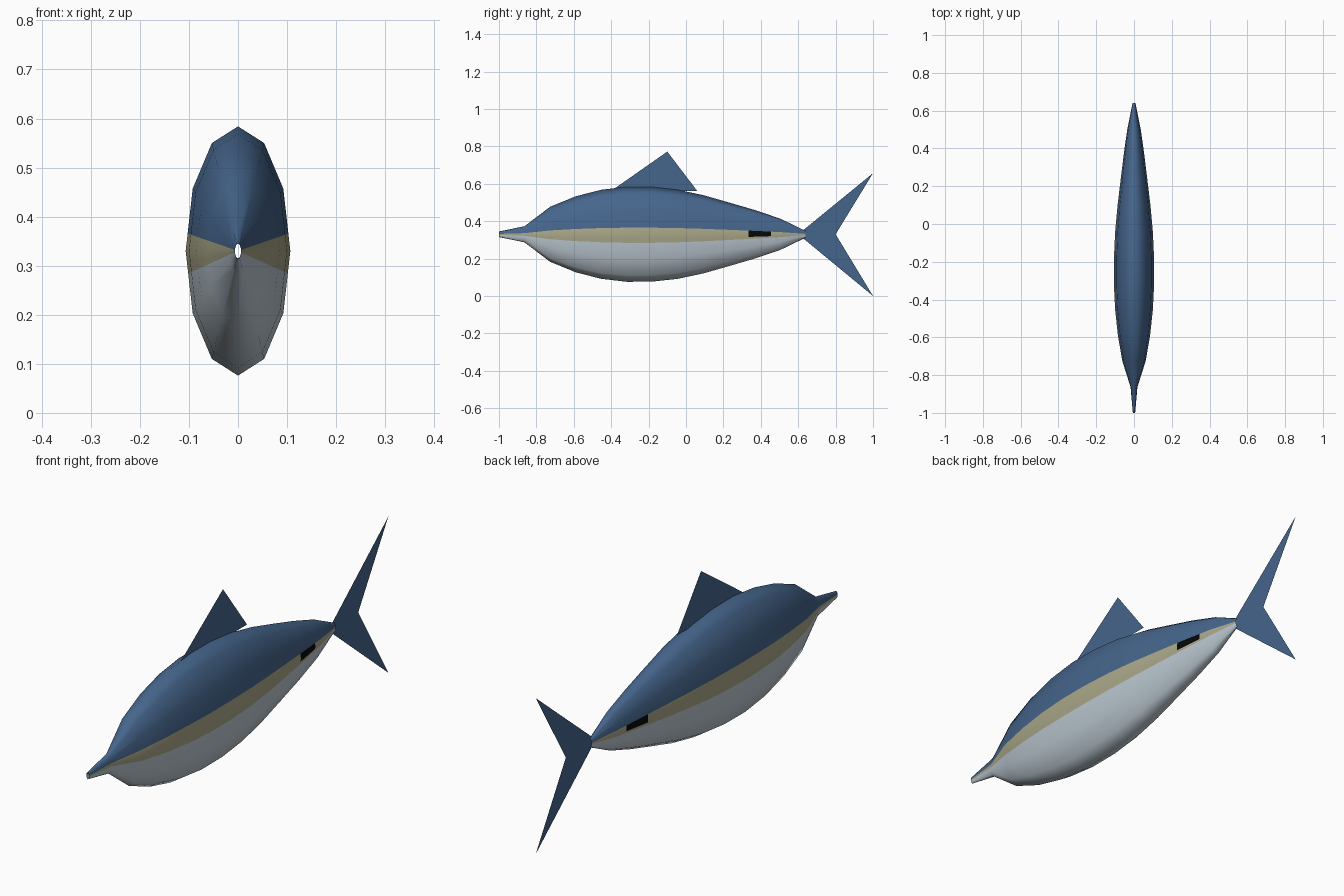
import bpy
import math

cube = bpy.data.objects.get("Cube")
if cube:
    bpy.data.objects.remove(cube, do_unlink=True)


def material(name, rgb):
    m = bpy.data.materials.new(name)
    m.use_nodes = True
    color = (*rgb, 1)
    m.diffuse_color = color
    m.node_tree.nodes["Principled BSDF"].inputs["Base Color"].default_value = color
    return m


blue = material("back_blue", (0.06, 0.13, 0.26))
silver = material("belly_silver", (0.50, 0.58, 0.64))
tan = material("stripe_tan", (0.40, 0.39, 0.25))
black = material("patch_black", (0.002, 0.002, 0.002))

MID_Z = 0.33
WIDTH = 0.42


def add_mesh(name, verts, faces, mats):
    mesh = bpy.data.meshes.new(name)
    mesh.from_pydata(verts, [], faces)
    for m in mats:
        mesh.materials.append(m)
    ob = bpy.data.objects.new(name, mesh)
    bpy.context.collection.objects.link(ob)
    return ob


# Body: half-heights at even stations from nose to tail, open at both ends
heights = [0.015, 0.043, 0.147, 0.203, 0.238, 0.254, 0.253,
           0.238, 0.209, 0.170, 0.130, 0.084, 0.018]
step = 1.64 / (len(heights) - 1)
stations = [(-1 + i * step, r) for i, r in enumerate(heights)]


def height_at(y):
    i = min(int((y + 1) / step), len(heights) - 2)
    t = (y + 1) / step - i
    return heights[i] * (1 - t) + heights[i + 1] * t


# Extra rings bound the dark patch near the tail
patch = (0.335, 0.455)
stations = sorted(stations + [(y, height_at(y)) for y in patch])

# Twelve-sided section, with extra points on the side facets for the stripe edges
STRIPE_TOP, PATCH_LOW, STRIPE_LOW = 0.14, -0.10, -0.18
half = [(math.sin(a), math.cos(a)) for a in (math.radians(30 * k) for k in range(7))]
side_slope = (1 - half[2][0]) / half[2][1]
half += [(1 - abs(z) * side_slope, z) for z in (STRIPE_TOP, PATCH_LOW, STRIPE_LOW)]
half.sort(key=lambda p: -p[1])
ring = half + [(-x, z) for x, z in reversed(half[1:-1])]
n = len(ring)

verts = [(x * r * WIDTH, y, MID_Z + z * r) for y, r in stations for x, z in ring]
faces, slots = [], []
for s in range(len(stations) - 1):
    y_mid = (stations[s][0] + stations[s + 1][0]) / 2
    for k in range(n):
        j = (k + 1) % n
        faces.append((s * n + k, s * n + j, (s + 1) * n + j, (s + 1) * n + k))
        z = (ring[k][1] + ring[j][1]) / 2
        if z > STRIPE_TOP:
            slots.append(0)
        elif z < STRIPE_LOW:
            slots.append(1)
        elif patch[0] < y_mid < patch[1] and z > PATCH_LOW:
            slots.append(3)
        else:
            slots.append(2)
body = add_mesh("body", verts, faces, [blue, silver, tan, black])
for poly, slot in zip(body.data.polygons, slots):
    poly.material_index = slot
    poly.use_smooth = True


# Fins: flat sheets on the centre plane
def fin(name, outline, polys):
    return add_mesh(name, [(0, y, z) for y, z in outline], polys, [blue])


fin("dorsal_fin", [(-0.40, 0.562), (0.06, 0.562), (-0.10, 0.772)], [(0, 1, 2)])
fin("tail_fin", [(0.60, MID_Z), (1, 0), (0.80, MID_Z), (1, 0.657)],
    [(0, 1, 2), (0, 2, 3)])
